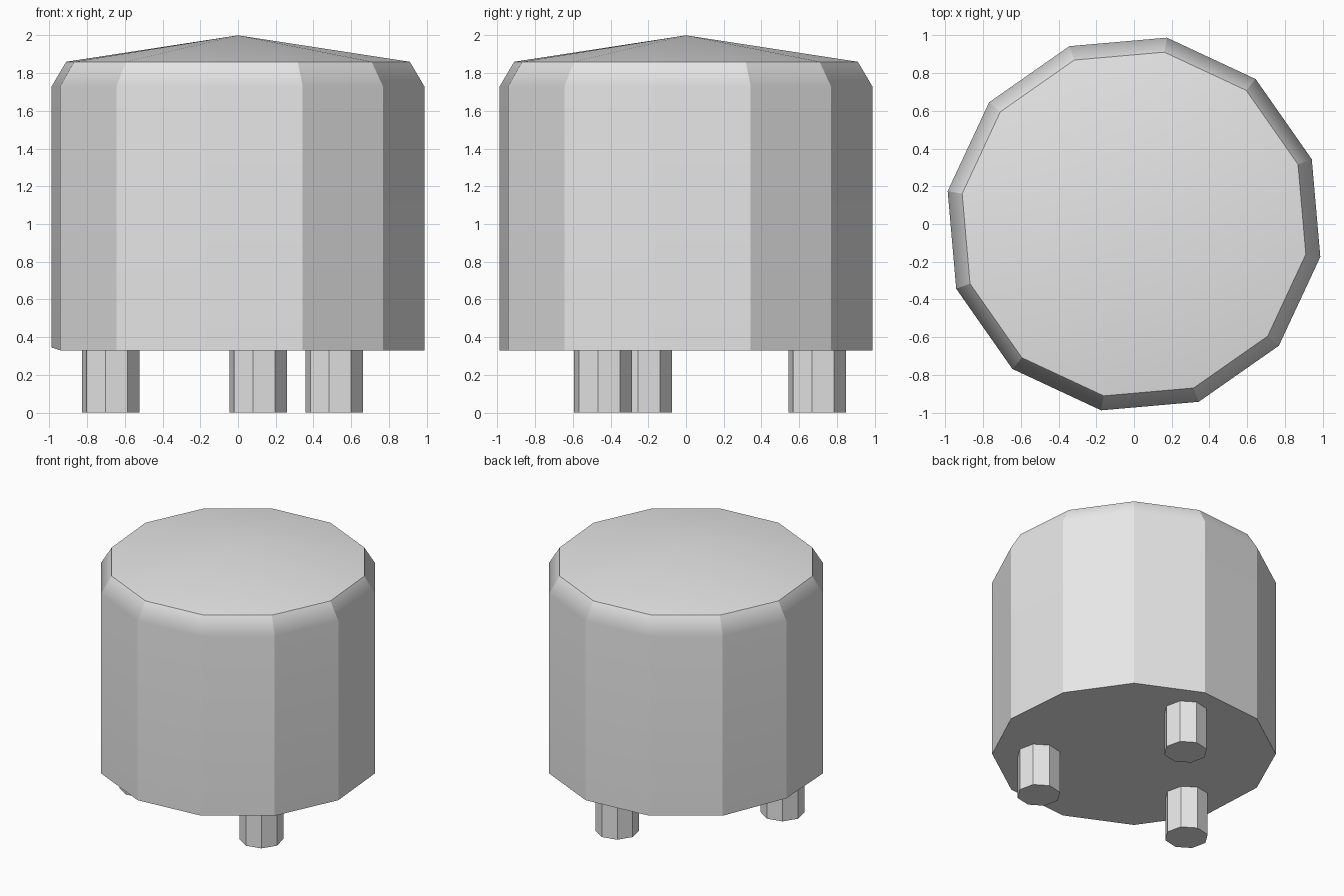
import bpy, bmesh
from math import cos, sin, radians

cube = bpy.data.objects.get("Cube")
if cube:
    bpy.data.objects.remove(cube, do_unlink=True)

TURN = radians(-10)   # the whole model is turned slightly about z

grey = bpy.data.materials.new("light grey")
grey.use_nodes = True
colour = (0.8, 0.8, 0.8, 1)
grey.diffuse_color = colour
grey.node_tree.nodes["Principled BSDF"].inputs["Base Color"].default_value = colour


def finish(bm, name):
    """Turn a bmesh into a named grey object."""
    bmesh.ops.recalc_face_normals(bm, faces=bm.faces[:])
    mesh = bpy.data.meshes.new(name)
    bm.to_mesh(mesh)
    bm.free()
    mesh.materials.append(grey)
    obj = bpy.data.objects.new(name, mesh)
    bpy.context.collection.objects.link(obj)
    return obj


def ring(bm, sides, radius, z, x=0, y=0):
    step = radians(360 / sides)
    return [bm.verts.new((x + radius * cos(TURN + i * step),
                          y + radius * sin(TURN + i * step), z)) for i in range(sides)]


def bridge(bm, low, high):
    n = len(low)
    return [bm.faces.new((low[i], low[(i + 1) % n], high[(i + 1) % n], high[i]))
            for i in range(n)]


# Drum body: straight wall, sloped shoulder, shallow domed lid
SIDES = 12
bm = bmesh.new()
base = ring(bm, SIDES, 1.003, 0.33)
wall = ring(bm, SIDES, 1.003, 1.73)
rim = ring(bm, SIDES, 0.925, 1.86)
apex = bm.verts.new((0, 0, 2))
bridge(bm, base, wall)
bridge(bm, wall, rim)
for i in range(SIDES):
    bm.faces.new((rim[i], rim[(i + 1) % SIDES], apex))
bm.faces.new(base[::-1])
base[6].co.z += 0.015   # slightly lifted corner on the bottom edge

# The wall blends into the shoulder and the lid is smooth; all else is crisp
for f in bm.faces:
    f.smooth = True
wall_set = set(wall)
for e in bm.edges:
    blended = all(v in wall_set for v in e.verts) or apex in e.verts
    e.smooth = blended
body = finish(bm, "drum_body")
normals = body.modifiers.new("even_shading", "WEIGHTED_NORMAL")
normals.keep_sharp = True

# Three octagonal feet under the body
feet = {"front_right_foot": (-0.675, -0.227),
        "front_left_foot": (0.51, -0.44),
        "back_foot": (0.107, 0.695)}
for name, (x, y) in feet.items():
    bm = bmesh.new()
    bottom = ring(bm, 8, 0.155, 0, x, y)
    top = ring(bm, 8, 0.155, 0.34, x, y)
    bridge(bm, bottom, top)
    bm.faces.new(bottom[::-1])
    bm.faces.new(top)
    finish(bm, name)
